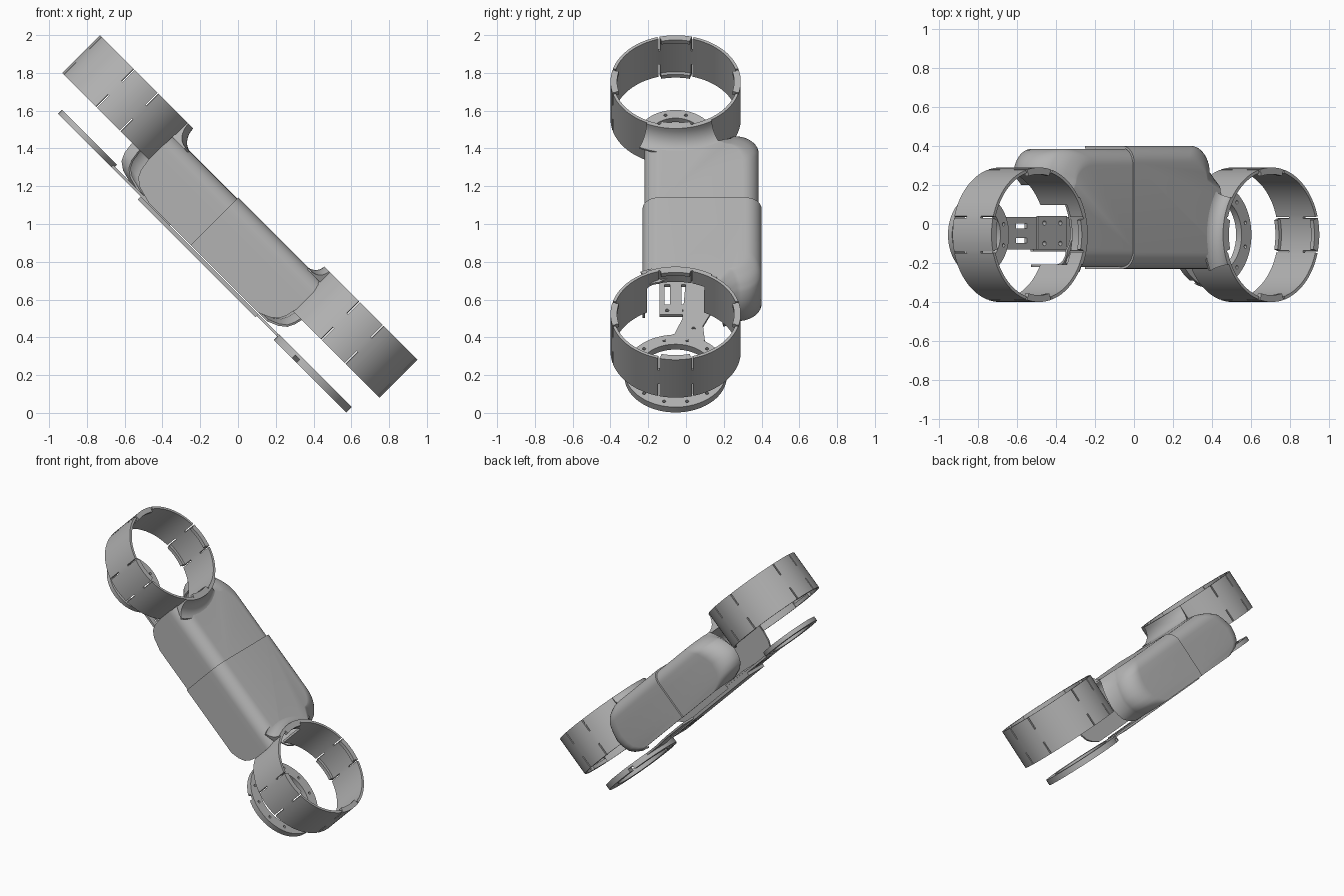
import bpy, bmesh, math
from mathutils import Matrix, Vector

if "Cube" in bpy.data.objects:
    bpy.data.objects.remove(bpy.data.objects["Cube"])

# Local frame: u runs down the arm, v is world y, n is the plate normal (tilted 45 degrees)
q = math.sqrt(0.5)
TILT = Matrix(((q, 0, q, 0), (0, 1, 0, 0), (-q, 0, q, 1), (0, 0, 0, 1)))
VC, R = -0.055, 0.345
rad = math.radians

grey = bpy.data.materials.new("mid_grey")
grey.diffuse_color = (0.45, 0.45, 0.45, 1)
grey.use_nodes = True
grey.node_tree.nodes["Principled BSDF"].inputs["Base Color"].default_value = grey.diffuse_color


def make(name, bm, thick=0, cutter=None, angle=35):
    me = bpy.data.meshes.new(name)
    bm.to_mesh(me)
    bm.free()
    me.materials.append(grey)
    ob = bpy.data.objects.new(name, me)
    bpy.context.collection.objects.link(ob)
    ob.matrix_world = TILT
    bpy.ops.object.select_all(action='DESELECT')
    ob.select_set(True)
    bpy.context.view_layer.objects.active = ob
    if thick:
        m = ob.modifiers.new("wall", 'SOLIDIFY')
        m.thickness, m.offset = thick, -1
        bpy.ops.object.modifier_apply(modifier=m.name)
    if cutter:
        m = ob.modifiers.new("holes", 'BOOLEAN')
        m.operation, m.solver, m.object = 'DIFFERENCE', 'EXACT', cutter
        bpy.ops.object.modifier_apply(modifier=m.name)
        bpy.data.objects.remove(cutter)
    bpy.ops.object.shade_smooth_by_angle(angle=rad(angle))
    return ob


def prism(bm, pts, n0, n1):
    lo = [bm.verts.new((u, v, n0)) for u, v in pts]
    hi = [bm.verts.new((u, v, n1)) for u, v in pts]
    fs = [bm.faces.new(lo[::-1]), bm.faces.new(hi)]
    for i in range(len(pts)):
        j = (i + 1) % len(pts)
        fs.append(bm.faces.new((lo[i], lo[j], hi[j], hi[i])))
    bmesh.ops.recalc_face_normals(bm, faces=fs)


def rect(u0, u1, v0, v1):
    return [(u0, v0), (u1, v0), (u1, v1), (u0, v1)]


def circle(u, v, r, k=12):
    return [(u + r * math.cos(2 * math.pi * i / k), v + r * math.sin(2 * math.pi * i / k)) for i in range(k)]


def hole_cutter(shapes):
    bm = bmesh.new()
    for s in shapes:
        prism(bm, s, -0.4, -0.2)
    ob = make("hole_cutter", bm)
    ob.hide_render = True
    return ob


def revolve(bm, prof, c, a0, a1):
    """Sweep a closed (r, n) profile around the ring axis between two angles in degrees."""
    full = a1 - a0 >= 360
    k = max(4, int((a1 - a0) / 4))
    rows = []
    for i in range(k if full else k + 1):
        a = rad(a0 + (a1 - a0) * i / k)
        rows.append([bm.verts.new((c + r * math.cos(a), VC + r * math.sin(a), n)) for r, n in prof])
    m, fs = len(prof), []
    for i in range(k):
        A, B = rows[i], rows[(i + 1) % len(rows)]
        fs += [bm.faces.new((A[j], A[(j + 1) % m], B[(j + 1) % m], B[j])) for j in range(m)]
    if not full:
        fs += [bm.faces.new(rows[0]), bm.faces.new(rows[-1])]
    bmesh.ops.recalc_face_normals(bm, faces=fs)


def box_prof(r0, r1, n0, n1):
    return [(r0, n0), (r1, n0), (r1, n1), (r0, n1)]


# Clip ring with slits beside four tabs and an opening toward the body
def clip_ring(name, c, n0, n1, body_deg):
    slit = [(90 * k + s * 15.2 - 0.8, 90 * k + s * 15.2 + 0.8) for k in range(4) for s in (-1, 1)]
    angs = sorted(set([a % 360 for p in slit for a in p] + [5 * i + 2.5 for i in range(72)]))
    angs = [a for a in angs if not any(p[0] % 360 < a < p[1] % 360 for p in slit)]
    ns = [n0, n0 + 0.09, n1 - 0.09, n1]
    bm = bmesh.new()
    g = [[bm.verts.new((c + R * math.cos(rad(a)), VC + R * math.sin(rad(a)), n)) for n in ns] for a in angs]
    for i, a in enumerate(angs):
        j = (i + 1) % len(angs)
        mid = a + ((angs[j] - a) % 360) / 2
        off = abs((mid - body_deg + 180) % 360 - 180)
        for k in range(3):
            in_slit = any(p[0] % 360 < mid < p[1] % 360 for p in slit)
            if (in_slit and k != 1) or (off < 28 and k < 2):
                continue
            bm.faces.new((g[i][k], g[j][k], g[j][k + 1], g[i][k + 1]))
    bmesh.ops.delete(bm, geom=[v for v in bm.verts if not v.link_faces], context='VERTS')
    make(name, bm, thick=0.016)
    # inward hooks on the tab rims
    bm = bmesh.new()
    for k in range(4):
        a = 90 * k
        revolve(bm, box_prof(R - 0.035, R - 0.01, n1 - 0.025, n1), c, a - 14, a + 14)
        if a != body_deg % 360:
            revolve(bm, box_prof(R - 0.035, R - 0.01, n0, n0 + 0.025), c, a - 14, a + 14)
    make(name + "_hooks", bm)


clip_ring("upper_clip_ring", -0.878, -0.092, 0.19, 0)
clip_ring("lower_clip_ring", 0.835, -0.12, 0.163, 180)


# Concave collar blending each ring into the body top
def collar(name, c, top, base, w, a0, a1):
    prof = [(R - 0.01, base - 0.01), (R - 0.01, top)]
    for i in range(9):
        t = i / 8 * math.pi / 2
        prof.append((R + 0.008 + w * (1 - math.cos(t)), top - (top - base) * math.sin(t)))
    prof.append((R + 0.008 + w, base - 0.01))
    bm = bmesh.new()
    revolve(bm, prof, c, a0, a1)
    make(name, bm)


collar("upper_collar", -0.878, 0.19, 0.09, 0.085, -26, 33)
collar("lower_collar", 0.835, 0.163, 0.098, 0.07, 147, 206)


# Half housing: hollow, open below, at the seam and toward its ring
def housing(name, s, seam, c, v0, v1, end, top, prof):
    out = [(seam, v0)]
    for i in range(15):
        v = v0 + (0.2 - v0) * i / 14
        out.append((c - math.sqrt(R * R - (v - VC) ** 2), v))
    r = 0.13
    for i in range(11):
        t = i / 10 * math.pi / 2
        out.append((end - r + r * math.cos(t), v1 - r + r * math.sin(t)))
    out.append((seam, v1))
    er = 0.085
    rows = [(-0.255, 0), (-0.23, 0), (-0.2, 0), (-0.16, 0), (-0.1, 0), (-0.04, 0)]
    for i in range(9):
        t = i / 8 * math.pi / 2
        rows.append((top - er + er * math.sin(t), er * (1 - math.cos(t))))
    vc, h = (v0 + v1) / 2, (v1 - v0) / 2
    bm = bmesh.new()
    grid = []
    for n, d in rows:
        for (na, ua), (nb, ub) in zip(prof, prof[1:]):
            if na <= n <= nb + 1e-6:
                t = (n - na) / (nb - na)
                shift = end - (ua + (ub - ua) * t)
        row = []
        for i, (u, v) in enumerate(out):
            w = min(1, max(0, (v - 0.14) / 0.1))
            if n < -0.1:
                w = 1
            if u == seam:
                w = 0
            row.append(bm.verts.new((s * (u - w * shift), vc + (v - vc) * (h - d) / h, n)))
        grid.append(row)
    m = len(out)
    for A, B in zip(grid, grid[1:]):
        for i in range(m - 1):
            if 1 <= i < 15:      # open mouth into the ring
                continue
            f = (A[i], A[i + 1], B[i + 1], B[i])
            bm.faces.new(f if s > 0 else f[::-1])
    bm.faces.new(grid[-1] if s > 0 else grid[-1][::-1])
    bmesh.ops.delete(bm, geom=[v for v in bm.verts if not v.link_faces], context='VERTS')
    make(name, bm, thick=0.012)


housing("lower_housing", 1, -0.099, 0.835, -0.23, 0.40, 0.56, 0.1,
        [(-0.26, 0.42), (-0.23, 0.49), (-0.19, 0.54), (-0.1, 0.56), (0, 0.54), (0.06, 0.49), (0.11, 0.42)])
housing("upper_housing", -1, 0.085, 0.878, -0.22, 0.385, 0.70, 0.092,
        [(-0.26, 0.52), (-0.23, 0.63), (-0.19, 0.686), (-0.1, 0.70), (0, 0.66), (0.06, 0.58), (0.11, 0.47)])


# Round bolt flanges
def flange(name, c, r0, r1, n0, n1, arcs, k):
    bm = bmesh.new()
    for a0, a1 in arcs:
        revolve(bm, box_prof(r0, r1, n0, n1), c, a0, a1)
    rm = (r0 + r1) / 2
    holes = [circle(c + rm * math.cos(rad(360 / k * (i + .5))), VC + rm * math.sin(rad(360 / k * (i + .5))), 0.009)
             for i in range(k)]
    make(name, bm, cutter=hole_cutter(holes))


flange("upper_flange", -0.88, 0.145, 0.206, -0.262, -0.232, [(0, 360)], 10)
flange("lower_flange", 0.84, 0.2, 0.271, -0.276, -0.26, [(0, 360)], 12)
flange("lower_flange_rim", 0.84, 0.2, 0.271, -0.3, -0.276, [(-112, 112), (120, 240)], 12)

# Slotted bracket reaching the upper flange
bm = bmesh.new()
prism(bm, rect(-0.70, -0.25, -0.13, 0.035), -0.262, -0.246)
make("upper_bracket", bm, cutter=hole_cutter(
    [rect(-0.61, -0.53, v - 0.012, v + 0.012) for v in (-0.085, -0.01)]
    + [circle(u, v, 0.012) for u in (-0.415, -0.30) for v in (-0.1, 0.005)]))
bm = bmesh.new()
prism(bm, rect(-0.46, -0.25, -0.13, 0.04), -0.246, -0.234)
make("upper_bracket_pad", bm, cutter=hole_cutter(
    [circle(u, v, 0.012) for u in (-0.415, -0.30) for v in (-0.1, 0.005)]))

# Main spine plate with lower slots
bm = bmesh.new()
prism(bm, rect(-0.467, 0.415, -0.14, 0.035), -0.283, -0.262)
make("spine_plate", bm, cutter=hole_cutter(
    [rect(0.19, 0.34, v - 0.015, v + 0.015) for v in (-0.1, -0.01)]
    + [circle(0.385, v, 0.01) for v in (-0.1, -0.01)]))

# Slanted arm joining spine to the lower flange
bm = bmesh.new()
prism(bm, [(0.61, -0.16), (0.56, -0.06), (0.45, -0.02), (0.15, 0.0), (0.15, 0.16), (0.34, 0.16),
           (0.5, 0.09), (0.61, 0.1)], -0.275, -0.261)
make("lower_arm", bm, cutter=hole_cutter([circle(0.33, 0.125, 0.012), circle(0.52, 0.04, 0.01)]))
